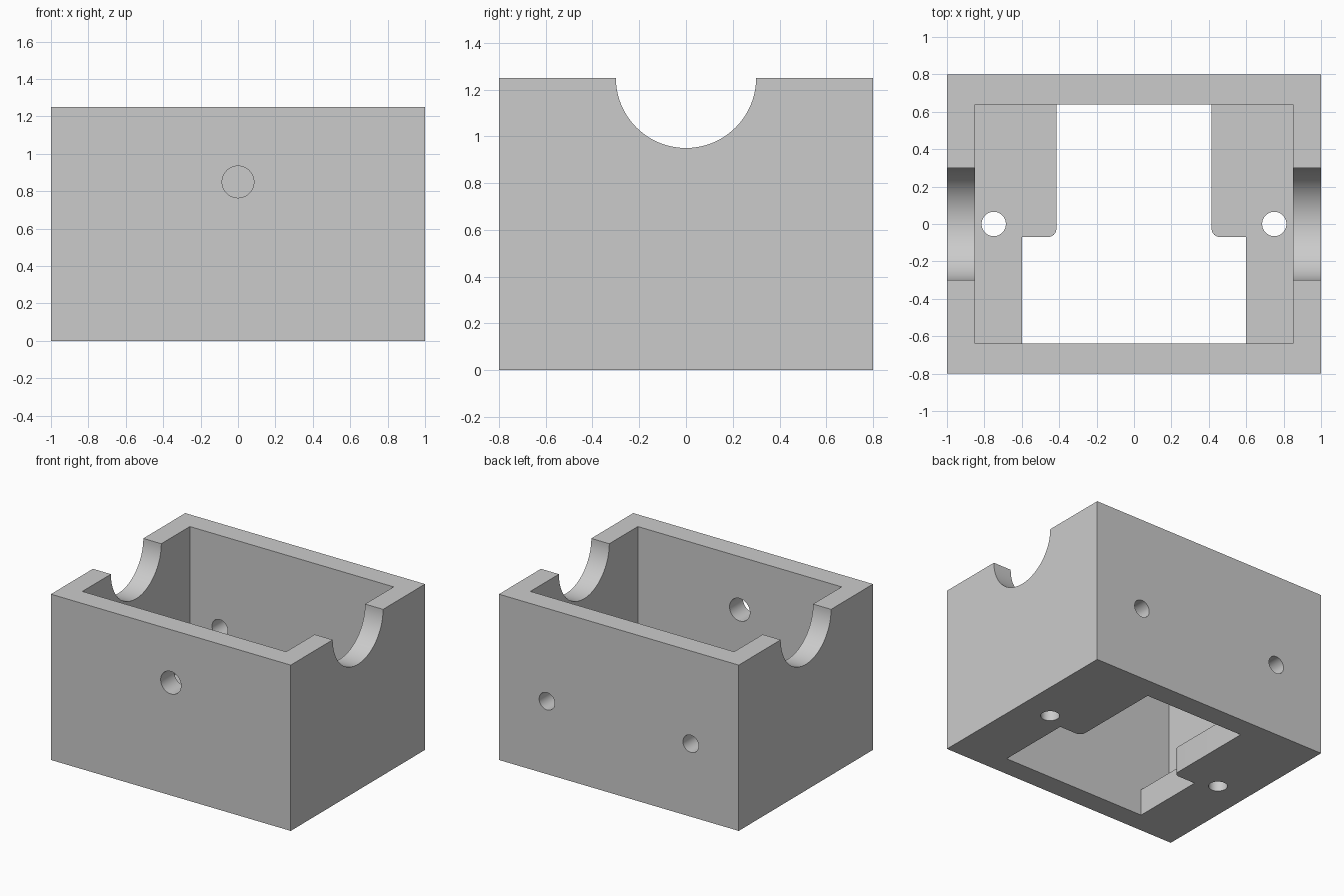
import bpy, bmesh, math
from mathutils import Vector

cube = bpy.data.objects.get("Cube")
if cube:
    bpy.data.objects.remove(cube, do_unlink=True)

W, D, H = 1.0, 0.8, 1.25          # half width, half depth, height
PX, PY, FLOOR = 0.85, 0.64, 0.2   # pocket half sizes, floor thickness

grey = bpy.data.materials.new("plain_grey")
grey.use_nodes = True
colour = (0.6, 0.6, 0.6, 1)
grey.diffuse_color = colour
grey.node_tree.nodes["Principled BSDF"].inputs["Base Color"].default_value = colour


def prism(name, outline, z0, z1):
    """Extrude a flat outline from z0 up to z1."""
    bm = bmesh.new()
    base = bm.faces.new([bm.verts.new((x, y, z0)) for x, y in outline])
    up = bmesh.ops.extrude_face_region(bm, geom=[base])["geom"]
    bmesh.ops.translate(bm, vec=(0, 0, z1 - z0),
                        verts=[v for v in up if isinstance(v, bmesh.types.BMVert)])
    bmesh.ops.recalc_face_normals(bm, faces=bm.faces)
    mesh = bpy.data.meshes.new(name)
    bm.to_mesh(mesh)
    bm.free()
    mesh.materials.append(grey)
    obj = bpy.data.objects.new(name, mesh)
    bpy.context.collection.objects.link(obj)
    return obj


def box(name, hx, hy, z0, z1):
    return prism(name, [(-hx, -hy), (hx, -hy), (hx, hy), (-hx, hy)], z0, z1)


def drill(name, centre, direction, radius, length, sides=48):
    """Round cutter along a direction."""
    ring = [(radius * math.cos(math.tau * i / sides), radius * math.sin(math.tau * i / sides))
            for i in range(sides)]
    obj = prism(name, ring, -length / 2, length / 2)
    obj.location = centre
    obj.rotation_euler = Vector(direction).to_track_quat("Z", "Y").to_euler()
    return obj


# Housing block and its open-topped pocket
housing = box("housing", W, D, 0, H)
cutters = [box("pocket_cutter", PX, PY, FLOOR, H + 0.2)]

# Stepped floor opening with rounded inner corners
wide, narrow, step, r = 0.6, 0.415, -0.07, 0.045
fillet = [(narrow + r - r * math.sin(a), step + r - r * math.cos(a))
          for a in [math.pi / 2 * i / 8 for i in range(9)]]
right = [(wide, -PY), (wide, step)] + fillet + [(narrow, PY)]
left = [(-x, y) for x, y in reversed(right)]
cutters.append(prism("opening_cutter", right + left, -0.2, FLOOR + 0.1))

# Shaft saddle across both end walls
cutters.append(drill("saddle_cutter", (0, 0, H), (1, 0, 0), 0.3, 3, 96))

# Front hole, paired back holes and paired floor holes
cutters.append(drill("front_hole_cutter", (0, -D, 0.85), (0, 1, 0), 0.085, 0.6))
for s in (-1, 1):
    cutters.append(drill("back_hole_cutter", (0.6 * s, D, 0.55), (0, 1, 0), 0.065, 0.6))
    cutters.append(drill("floor_hole_cutter", (0.75 * s, 0, 0), (0, 0, 1), 0.065, 0.6))

# Cut everything out of the block
bpy.ops.object.select_all(action="DESELECT")
bpy.context.view_layer.objects.active = housing
housing.select_set(True)
for cutter in cutters:
    cutter.hide_render = True
    mod = housing.modifiers.new(cutter.name, "BOOLEAN")
    mod.operation = "DIFFERENCE"
    mod.solver = "EXACT"
    mod.object = cutter
    bpy.context.view_layer.update()
    bpy.ops.object.modifier_apply(modifier=mod.name)
for cutter in cutters:
    bpy.data.objects.remove(cutter, do_unlink=True)

bpy.ops.object.shade_smooth_by_angle(angle=math.radians(30))
